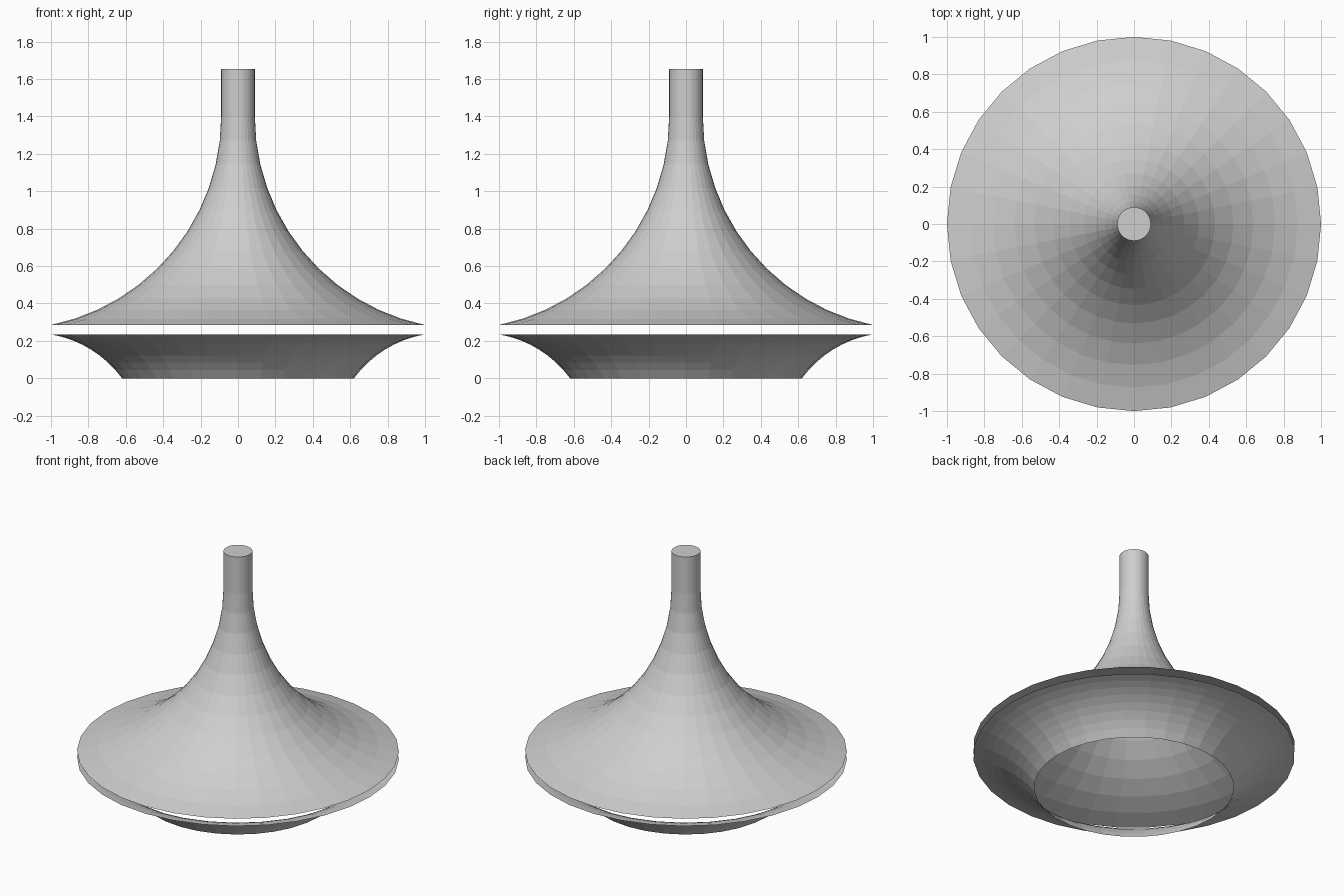
import bpy, bmesh, math

if "Cube" in bpy.data.objects:
    bpy.data.objects.remove(bpy.data.objects["Cube"])

SIDES = 32

grey = bpy.data.materials.new("light_grey")
grey.diffuse_color = (0.62, 0.62, 0.62, 1)
grey.use_nodes = True
grey.node_tree.nodes["Principled BSDF"].inputs["Base Color"].default_value = grey.diffuse_color


def arc(cx, cz, radius, start, end, steps):
    """Points (r, z) on a circular arc, angles in degrees."""
    pts = []
    for i in range(steps + 1):
        a = math.radians(start + (end - start) * i / steps)
        pts.append((cx + radius * math.cos(a), cz + radius * math.sin(a)))
    return pts


def lathe(name, profile, cap_top=False):
    """Open shell turned around z; the profile runs from bottom to top."""
    bm = bmesh.new()
    rings = []
    for r, z in profile:
        rings.append([bm.verts.new((r * math.cos(2 * math.pi * k / SIDES),
                                    r * math.sin(2 * math.pi * k / SIDES), z))
                      for k in range(SIDES)])
    for low, high in zip(rings, rings[1:]):
        for k in range(SIDES):
            n = (k + 1) % SIDES
            bm.faces.new((low[k], low[n], high[n], high[k]))
    if cap_top:
        bm.faces.new(rings[-1])
    mesh = bpy.data.meshes.new(name)
    bm.to_mesh(mesh)
    bm.free()
    mesh.materials.append(grey)
    obj = bpy.data.objects.new(name, mesh)
    bpy.context.collection.objects.link(obj)
    return obj


# Upper flared cone with its straight, capped stem
cone = arc(1.228, 1.40, 1.138, 180 + 78.45, 180, 12)
lathe("upper_cone_and_stem", cone + [(0.09, 1.655)], cap_top=True)

# Lower flared bowl, open at the bottom, with a clear gap below the cone
R = 0.595
half = math.degrees(math.asin(math.hypot(0.38, 0.235) / 2 / R))
chord = math.degrees(math.atan2(0.235, 0.38))
a_rim, a_foot = 90 + chord - half, 90 + chord + half
cx = 1.0 - R * math.cos(math.radians(a_rim))
cz = 0.235 - R * math.sin(math.radians(a_rim))
lathe("lower_bowl", arc(cx, cz, R, a_foot, a_rim, 8))
